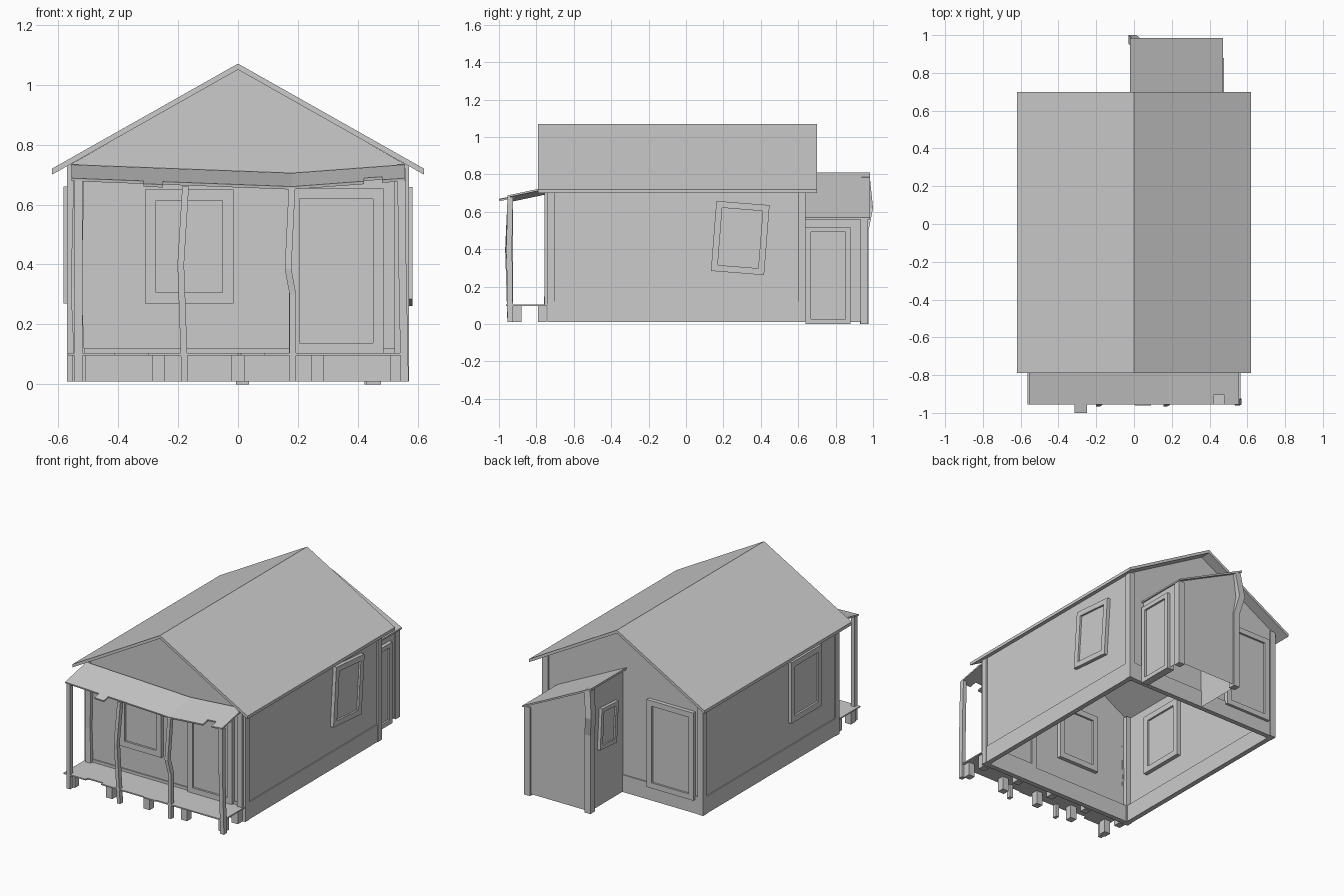
import bpy, bmesh
from math import radians
from mathutils import Matrix

if "Cube" in bpy.data.objects:
    bpy.data.objects.remove(bpy.data.objects["Cube"])


def mesh_object(name, verts, faces, matrix=None):
    bm = bmesh.new()
    vs = [bm.verts.new(v) for v in verts]
    for f in faces:
        bm.faces.new([vs[i] for i in f])
    if matrix:
        bm.transform(matrix)
    bmesh.ops.recalc_face_normals(bm, faces=bm.faces)
    me = bpy.data.meshes.new(name)
    bm.to_mesh(me)
    bm.free()
    ob = bpy.data.objects.new(name, me)
    bpy.context.collection.objects.link(ob)
    return ob


def rings(name, loops, caps=True, matrix=None, closed=False):
    """Bridge successive vertex loops, optionally capping or closing them."""
    n = len(loops[0])
    verts = [v for loop in loops for v in loop]
    count = len(loops)
    faces = []
    for k in range(count if closed else count - 1):
        a, b = k * n, (k + 1) % count * n
        faces += [(a + i, a + (i + 1) % n, b + (i + 1) % n, b + i) for i in range(n)]
    if caps and not closed:
        faces += [tuple(range(n)), tuple(range((count - 1) * n, count * n))]
    return mesh_object(name, verts, faces, matrix)


def prism(name, profile, y0, y1):
    return rings(name, [[(x, y, z) for x, z in profile] for y in (y0, y1)])


def box(name, x0, x1, y0, y1, z0, z1):
    return prism(name, [(x0, z0), (x1, z0), (x1, z1), (x0, z1)], y0, y1)


def post(name, path, w=0.013, d=0.015):
    """Square post following (x, y, z) points."""
    return rings(name, [[(x - w, y - d, z), (x + w, y - d, z),
                         (x + w, y + d, z), (x - w, y + d, z)] for x, y, z in path])


def opening(name, centre, w, h, border, turn, tilt=0, depth=0.05):
    """Frame through the wall with a recessed panel in it."""
    m = (Matrix.Translation(centre) @ Matrix.Rotation(radians(turn), 4, 'Z')
         @ Matrix.Rotation(radians(tilt), 4, 'Y'))

    def rect(b, y):
        a, c = w / 2 - b, h / 2 - b
        return [(-a, y, -c), (a, y, -c), (a, y, c), (-a, y, c)]
    d = depth / 2
    rings(name + "_frame", [rect(0, -d), rect(0, d), rect(border, d), rect(border, -d)],
          matrix=m, closed=True)
    rings(name + "_panel", [rect(border, -d * 0.5), rect(border, d * 0.5)], matrix=m)


def sheet(name, left, right, height, thick):
    """Thin ragged sheet made of two outlines sharing a fold."""
    pts = list(dict.fromkeys(left + right))
    ob = mesh_object(name, [(x, y, height(x, y)) for x, y in pts],
                     [[pts.index(p) for p in left], [pts.index(p) for p in right]])
    if ob.data.polygons[0].normal.z < 0:
        ob.data.flip_normals()
    s = ob.modifiers.new("thickness", 'SOLIDIFY')
    s.thickness = thick
    s.offset = -1


# Main walls, open underneath, with gable ends
rings("house_walls", [[(x, y, z) for x, z in
      [(-0.56, 0.05), (-0.56, 0.733), (0, 1.052), (0.56, 0.733), (0.56, 0.05)]]
      for y in (-0.73, 0.63)])
walls = bpy.data.objects["house_walls"]
bm = bmesh.new()
bm.from_mesh(walls.data)
open_faces = [f for f in bm.faces if f.normal.z < -0.9 or f.normal.z > 0.3]
bmesh.ops.delete(bm, geom=open_faces, context='FACES')
bm.to_mesh(walls.data)
bm.free()

# Main roof
prism("main_roof", [(-0.62, 0.70), (-0.62, 0.72), (0, 1.07), (0.62, 0.72), (0.62, 0.70),
                    (0, 1.05)], -0.79, 0.70)

# Skirting boards and corner boards
for s, side in ((-1, "left"), (1, "right")):
    xs = sorted((s * 0.535, s * 0.567))
    box(side + "_skirting", *xs, -0.70, 0.60, 0.01, 0.12)
    for y0, end in ((-0.74, "front"), (0.60, "back")):
        xs = sorted((s * 0.53, s * 0.57))
        box(f"{end}_{side}_corner_board", *xs, y0, y0 + 0.04, 0.01, 0.735)
box("front_skirting", -0.53, 0.53, -0.737, -0.705, 0.01, 0.12)
box("back_skirting", -0.53, 0.53, 0.605, 0.637, 0.01, 0.12)

# Windows and doors of the main house
opening("front_window", (-0.163, -0.73, 0.46), 0.295, 0.38, 0.037, 0)
opening("front_door", (0.328, -0.73, 0.378), 0.315, 0.55, 0.035, 0)
opening("right_window", (0.558, 0.29, 0.46), 0.285, 0.375, 0.034, 90, 4.5)
opening("left_window", (-0.558, -0.39, 0.465), 0.31, 0.39, 0.037, -90)
opening("back_door", (-0.345, 0.63, 0.378), 0.33, 0.56, 0.035, 180)

# Back annex: three walls and a lean-to roof
ax0, ax1, ay = 0.005, 0.455, 0.965
av = [(ax0, 0.63, 0.01), (ax0, ay, 0.01), (ax1, ay, 0.01), (ax1, 0.63, 0.01),
      (ax0, 0.63, 0.787), (ax0, ay, 0.787), (ax1, ay, 0.566), (ax1, 0.63, 0.566)]
mesh_object("annex_walls", av, [(0, 1, 5, 4), (1, 2, 6, 5), (2, 3, 7, 6)])
prism("annex_roof", [(-0.02, 0.81), (0.47, 0.57), (0.47, 0.56), (-0.02, 0.797)], 0.63, 0.985)
post("annex_right_post", [(0.443, 0.953, 0), (0.443, 0.953, 0.565)], 0.021, 0.021)
post("annex_bent_post", [(0.015, 0.953, 0), (0.015, 0.953, 0.50), (-0.008, 0.977, 0.62),
                         (0.012, 0.96, 0.785)], 0.021, 0.023)
opening("annex_door", (0.452, 0.76, 0.26), 0.24, 0.52, 0.028, 90)
opening("annex_window", (0.005, 0.795, 0.50), 0.17, 0.26, 0.025, -90, 4, 0.04)

# Porch deck with chipped front edge
sheet("porch_deck",
      [(-0.565, -0.74), (0, -0.74), (0, -0.955), (-0.30, -0.955), (-0.30, -0.935),
       (-0.41, -0.935), (-0.41, -0.955), (-0.565, -0.955)],
      [(0, -0.74), (0.565, -0.74), (0.565, -0.955), (0.09, -0.955), (0.09, -0.962),
       (0.01, -0.962), (0, -0.955)],
      lambda x, y: 0.104, 0.008)

# Deck feet in two rows
for i in range(5):
    x = -0.53 + i * 0.265
    box("front_deck_foot", x - 0.022, x + 0.022, -0.925, -0.88, 0.01, 0.098)
    box("back_deck_foot", x - 0.022, x + 0.022, -0.79, -0.745, 0.01, 0.098)

# Porch posts, some bent
post("left_porch_post", [(-0.532, -0.94, 0.01), (-0.532, -0.94, 0.68)])
post("right_porch_post", [(0.556, -0.94, 0.01), (0.548, -0.945, 0.42), (0.545, -0.94, 0.68)])
post("mid_left_porch_post", [(-0.177, -0.94, 0.01), (-0.191, -0.952, 0.40),
                             (-0.175, -0.94, 0.66)], 0.011)
post("mid_right_porch_post", [(0.183, -0.94, 0.01), (0.183, -0.94, 0.30),
                              (0.167, -0.95, 0.385), (0.18, -0.94, 0.655)], 0.011)
post("wall_left_porch_post", [(-0.53, -0.748, 0.1), (-0.54, -0.738, 0.32),
                              (-0.53, -0.745, 0.72)], 0.018, 0.012)
post("wall_right_porch_post", [(0.54, -0.745, 0.1), (0.54, -0.745, 0.72)], 0.018, 0.012)


# Sagging porch roof with a loose board and a broken notch
def porch_height(x, y):
    sag = 0.028 * (1 - (0.18 - x) / 0.735 if x < 0.18 else 1 - (x - 0.18) / 0.375)
    return 0.733 + (y + 0.74) * 0.21 - sag


sheet("porch_roof",
      [(-0.555, -0.74), (0.18, -0.74), (0.18, -0.955), (-0.25, -0.955), (-0.25, -1.0),
       (-0.315, -1.0), (-0.315, -0.955), (-0.555, -0.955)],
      [(0.18, -0.74), (0.555, -0.74), (0.555, -0.955), (0.48, -0.955), (0.48, -0.905),
       (0.42, -0.905), (0.42, -0.955), (0.18, -0.955)],
      porch_height, 0.01)
